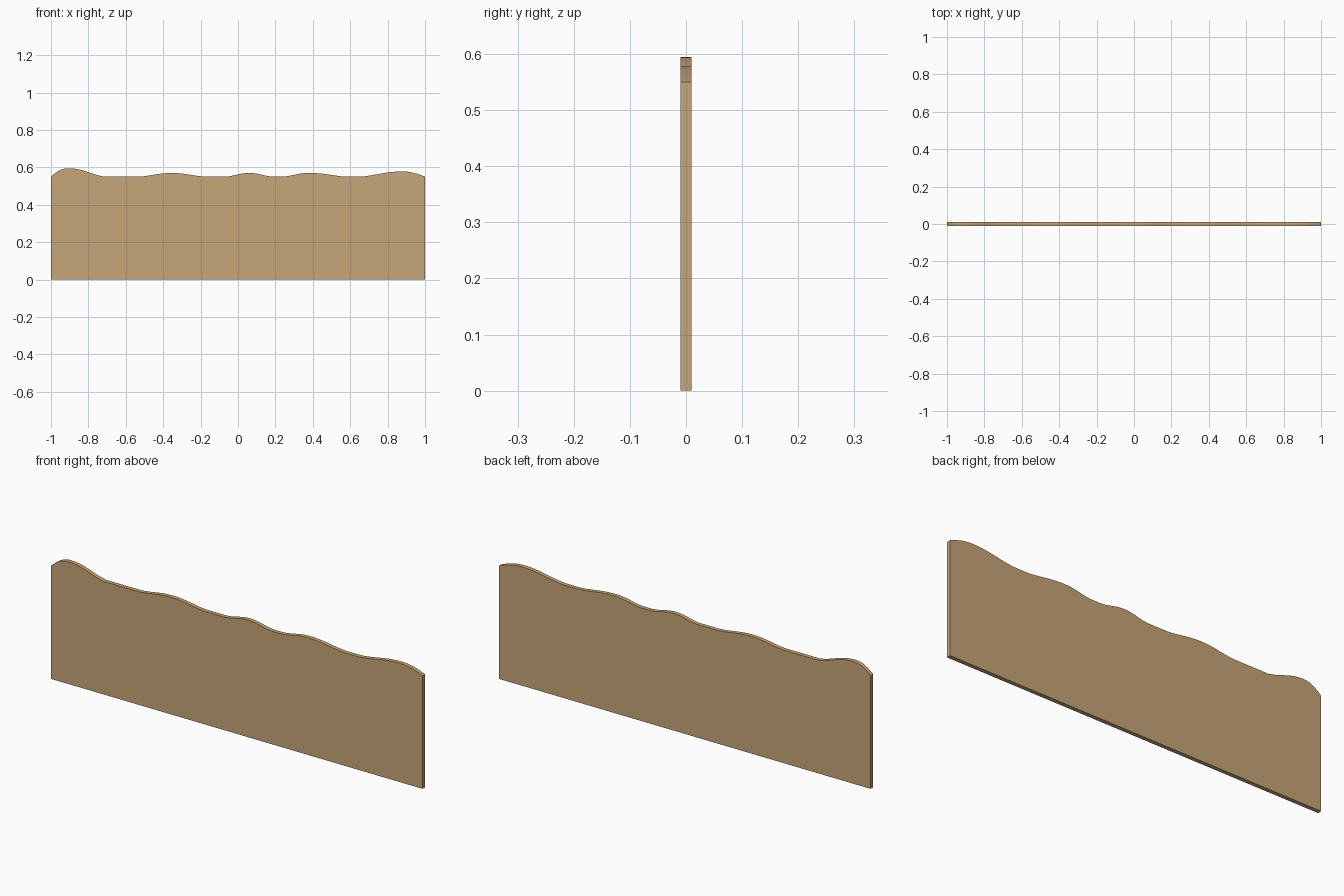
import bpy, bmesh
from mathutils import Vector
from mathutils.geometry import interpolate_bezier

if "Cube" in bpy.data.objects:
    bpy.data.objects.remove(bpy.data.objects["Cube"])

HALF_THICK = 0.01
BASE = 0.55

# Top edge humps: start x, peak x, end x, peak height, start handle, end handle
humps = [
    (-1.00, -0.905, -0.715, 0.595, (0.030, 0.028), (-0.075, 0.013)),
    (-0.53, -0.355, -0.175, 0.570, (0.060, 0.003), (-0.060, 0.003)),
    (-0.07, 0.060, 0.190, 0.570, (0.050, 0.002), (-0.050, 0.002)),
    (0.24, 0.380, 0.580, 0.570, (0.050, 0.004), (-0.065, 0.003)),
    (0.65, 0.875, 1.000, 0.578, (0.080, 0.004), (-0.040, 0.016)),
]


def hump(x0, xp, x1, zp, h0, h1):
    """Two bezier spans rising to a peak and falling back to the base line."""
    a, p, b = Vector((x0, BASE)), Vector((xp, zp)), Vector((x1, BASE))
    rise = interpolate_bezier(a, a + Vector(h0), p - Vector(((xp - x0) * 0.4, 0)), p, 10)
    fall = interpolate_bezier(p, p + Vector(((x1 - xp) * 0.4, 0)), b + Vector(h1), b, 10)
    return rise + fall[1:]


# Outline in the front plane
outline = [Vector((1, 0)), Vector((-1, 0))]
for h in humps:
    outline += hump(*h)

# Extrude the outline through the board thickness
bm = bmesh.new()
face = bm.faces.new([bm.verts.new((p.x, -HALF_THICK, p.y)) for p in outline])
res = bmesh.ops.extrude_face_region(bm, geom=[face], use_keep_orig=True)
moved = [v for v in res["geom"] if isinstance(v, bmesh.types.BMVert)]
bmesh.ops.translate(bm, verts=moved, vec=(0, 2 * HALF_THICK, 0))
bmesh.ops.recalc_face_normals(bm, faces=bm.faces)
mesh = bpy.data.meshes.new("wavy_panel")
bm.to_mesh(mesh)
bm.free()

panel = bpy.data.objects.new("wavy_panel", mesh)
bpy.context.collection.objects.link(panel)

# Wood colour
wood = bpy.data.materials.new("wood")
wood.diffuse_color = (0.565, 0.381, 0.188, 1)
wood.use_nodes = True
wood.node_tree.nodes["Principled BSDF"].inputs["Base Color"].default_value = wood.diffuse_color
mesh.materials.append(wood)

# Smooth waves, sharp edges
bpy.context.view_layer.objects.active = panel
panel.select_set(True)
bpy.ops.object.shade_smooth_by_angle()
